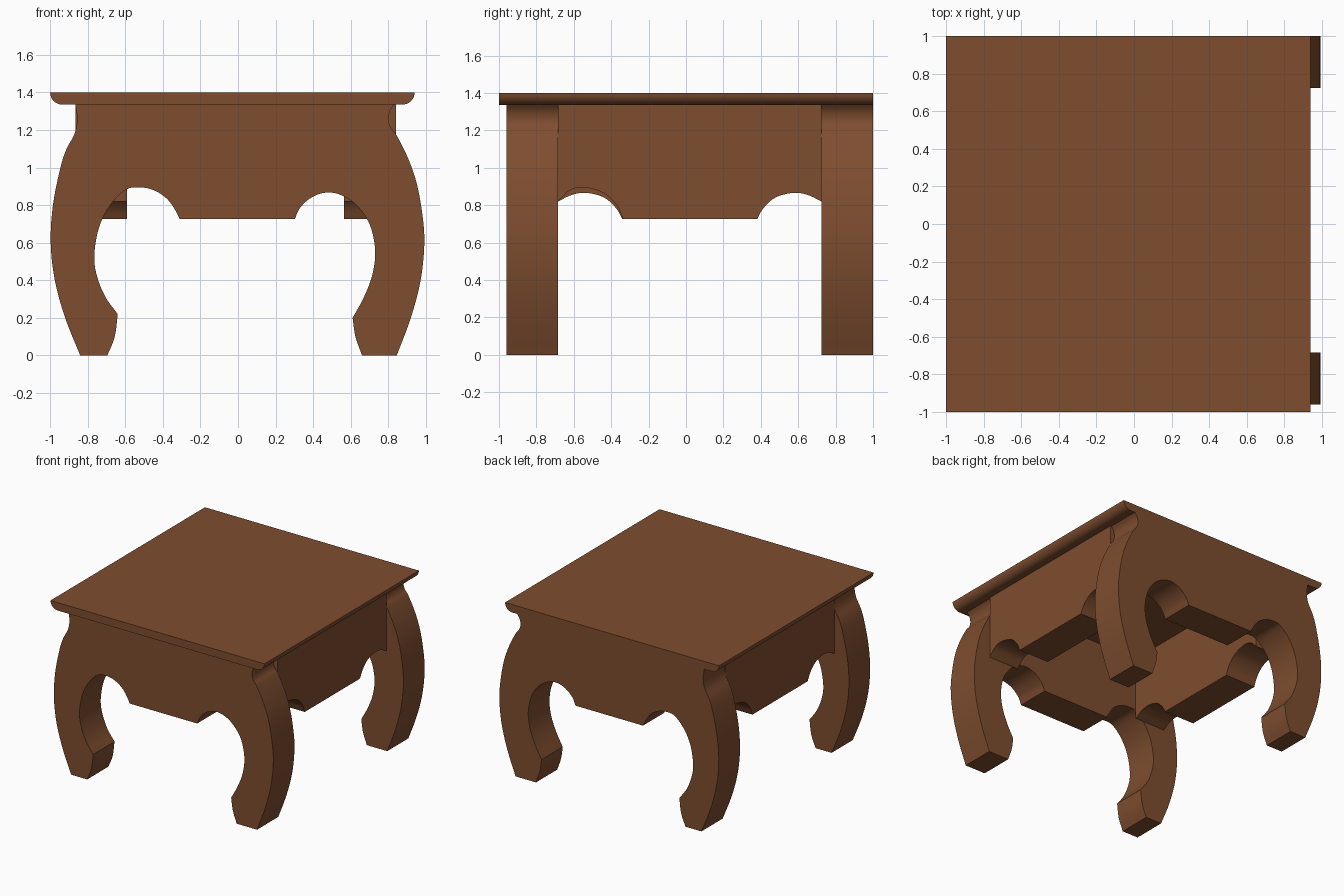
import bpy, bmesh, math
from mathutils import Vector

if "Cube" in bpy.data.objects:
    bpy.data.objects.remove(bpy.data.objects["Cube"])

wood = bpy.data.materials.new("brown wood")
wood.diffuse_color = (0.21, 0.075, 0.029, 1)
wood.use_nodes = True
wood.node_tree.nodes["Principled BSDF"].inputs["Base Color"].default_value = wood.diffuse_color


def smooth(pts, n=5):
    """Catmull-Rom curve through the points."""
    p = [Vector(q) for q in pts]
    p = [2 * p[0] - p[1]] + p + [2 * p[-1] - p[-2]]
    out = []
    for a, b, c, d in zip(p, p[1:], p[2:], p[3:]):
        for i in range(n):
            t = i / n
            out.append(0.5 * (2 * b + (c - a) * t + (2 * a - 5 * b + 4 * c - d) * t * t
                              + (3 * b - a - 3 * c + d) * t ** 3))
    return out + [p[-2]]


def extrude(name, profile, start, end, axis):
    """Extrude a (horizontal, z) profile along 'x' or 'y'."""
    def place(q, d):
        return (q[0], d, q[1]) if axis == 'y' else (d, q[0], q[1])
    bm = bmesh.new()
    a = [bm.verts.new(place(q, start)) for q in profile]
    b = [bm.verts.new(place(q, end)) for q in profile]
    bm.faces.new(a)
    bm.faces.new(b[::-1])
    n = len(a)
    for i in range(n):
        j = (i + 1) % n
        bm.faces.new((a[j], a[i], b[i], b[j]))
    bmesh.ops.recalc_face_normals(bm, faces=bm.faces)
    me = bpy.data.meshes.new(name)
    bm.to_mesh(me)
    bm.free()
    me.materials.append(wood)
    ob = bpy.data.objects.new(name, me)
    bpy.context.collection.objects.link(ob)
    bpy.ops.object.select_all(action='DESELECT')
    ob.select_set(True)
    bpy.context.view_layer.objects.active = ob
    bpy.ops.object.shade_smooth_by_angle(angle=math.radians(30))
    return ob


# table top with rounded lower edges on left and right
r = 0.065
left = [(-1 + r - r * math.cos(t), 1.4 - r * math.sin(t))
        for t in [i * math.pi / 16 for i in range(9)]]
right = [(-0.06 - x, z) for x, z in reversed(left)]
extrude("table_top", left + right, -1, 1, 'y')

# front and back frames: curved legs joined by an arched apron
outer_left = smooth([(-.84, 0), (-.92, .2), (-.975, .4), (-.997, .6), (-.985, .8),
                     (-.945, 1.0), (-.912, 1.1), (-.87, 1.18), (-.856, 1.26), (-.867, 1.34)])
outer_right = smooth([(.835, 1.34), (.81, 1.305), (.80, 1.26), (.812, 1.215), (.845, 1.17),
                      (.905, 1.05), (.95, .92), (.98, .76), (.992, .6), (.972, .4),
                      (.92, .2), (.845, 0)])
foot_right = smooth([(.66, 0), (.625, .1), (.61, .2)])
arch_right = smooth([(.61, .2), (.67, .31), (.715, .43), (.73, .56), (.70, .70), (.63, .80),
                     (.55, .853), (.47, .867), (.39, .84), (.33, .785), (.302, .725)])
arch_left = smooth([(-.31, .725), (-.335, .775), (-.38, .835), (-.45, .88), (-.53, .895),
                    (-.60, .88), (-.68, .80), (-.74, .68), (-.765, .53), (-.75, .42),
                    (-.705, .31), (-.64, .22)])
foot_left = smooth([(-.64, .22), (-.656, .1), (-.695, 0)])
frame = outer_left + outer_right + foot_right + arch_right[1:] + arch_left + foot_left[1:]
extrude("front_legs_and_apron", frame, -.96, -.685, 'y')
extrude("back_legs_and_apron", frame, .725, 1.0, 'y')

# side aprons, the left one turned half round from the right one
big_arch = smooth([(-.685, .82), (-.62, .88), (-.545, .895), (-.44, .865),
                   (-.37, .80), (-.335, .725)])
small_arch = smooth([(.38, .725), (.415, .785), (.48, .842), (.575, .866),
                     (.65, .855), (.725, .82)])
side = [(-.685, 1.34)] + big_arch + small_arch + [(.725, 1.34)]
extrude("right_apron", side, .565, .84, 'x')
extrude("left_apron", [(.04 - y, z) for y, z in side], -.865, -.59, 'x')
